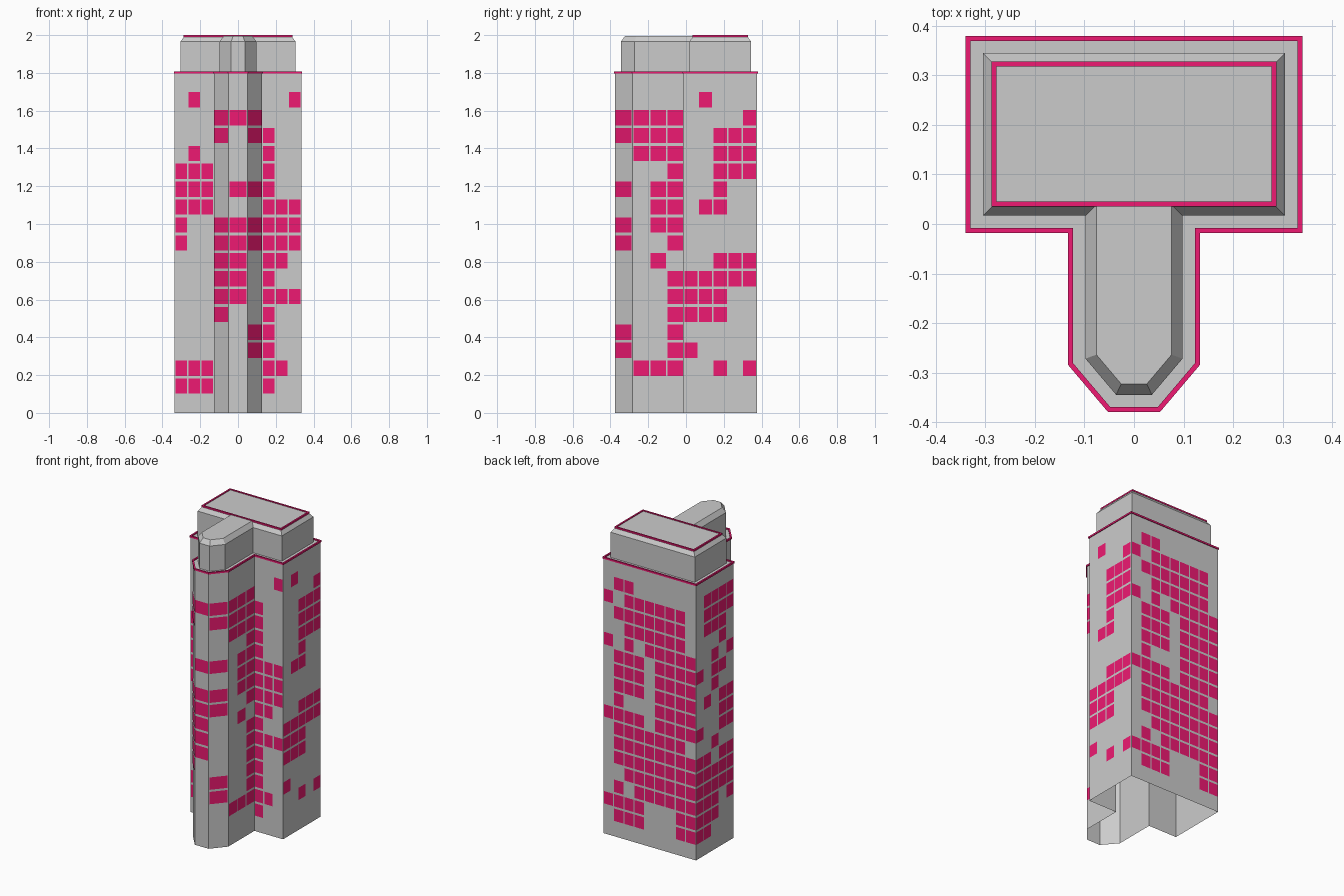
import bpy
from mathutils import Vector

if "Cube" in bpy.data.objects:
    bpy.data.objects.remove(bpy.data.objects["Cube"])

WALL_TOP, ROWS = 1.8, 19

pink = bpy.data.materials.new("pink_light")
pink.diffuse_color = (0.86, 0.01, 0.17, 1)
pink.use_nodes = True
pink.node_tree.nodes["Principled BSDF"].inputs["Base Color"].default_value = pink.diffuse_color


def make_object(name, verts, faces, material=None):
    mesh = bpy.data.meshes.new(name)
    mesh.from_pydata(verts, [], faces)
    mesh.update()
    obj = bpy.data.objects.new(name, mesh)
    bpy.context.collection.objects.link(obj)
    if material:
        mesh.materials.append(material)
    return obj


def outward(a, b):
    d = (Vector(b) - Vector(a)).normalized()
    return Vector((d.y, -d.x))


def offset(points, dist):
    """Move every edge of a counter-clockwise outline outwards by dist."""
    result = []
    for i, p in enumerate(points):
        n1 = outward(points[i - 1], p)
        n2 = outward(p, points[(i + 1) % len(points)])
        result.append(Vector(p) + (n1 + n2) * dist / (1 + n1.dot(n2)))
    return result


def loft(name, levels, cap=True, closed=False, material=None):
    """Join outlines at given heights; cap the last, or close into a ring."""
    n = len(levels[0][0])
    verts = [(p[0], p[1], z) for pts, z in levels for p in pts]
    faces = []
    for k in range(len(levels) if closed else len(levels) - 1):
        a, b = k * n, (k + 1) % len(levels) * n
        faces += [(a + i, a + (i + 1) % n, b + (i + 1) % n, b + i) for i in range(n)]
    if cap:
        faces.append(tuple(range(len(verts) - n, len(verts))))
    return make_object(name, verts, faces, material)


def rim(name, outline, z0, z1):
    out, inn = offset(outline, 0.005), offset(outline, -0.005)
    loft(name, [(out, z0), (out, z1), (inn, z1), (inn, z0)], False, True, pink)


# Tower shaft: T-shaped plan with a chamfered bay, open underneath
plan = [(-0.335, -0.013), (-0.128, -0.013), (-0.128, -0.283), (-0.05, -0.375),
        (0.05, -0.375), (0.128, -0.283), (0.128, -0.013), (0.335, -0.013),
        (0.335, 0.375), (-0.335, 0.375)]
loft("tower_shaft", [(plan, 0), (plan, WALL_TOP)])
rim("shaft_rim", plan, 1.797, 1.808)

# Set-back top storey with a bevelled roof edge
crown = offset(plan, -0.03)
roof = offset(plan, -0.052)
loft("top_storey", [(crown, WALL_TOP), (crown, 1.965), (roof, 1.995)])
rim("roof_rim", [(-0.283, 0.040), (0.283, 0.040), (0.283, 0.323), (-0.283, 0.323)],
    1.990, 2.0)

# Lit windows: columns lit in each row, from the top row down
windows = [
    ("front_left", 3, "1 - - 1 012 012 012 0 0 - - - - - - 012 012"),
    ("bay_left", 3, "- 01 012 12 0 - 1 12 012 2 2 12 2 - 0 01 -"),
    ("bay_left_corner", 1, "- 0 0 - - - - 0 0 0 0 0 0 - - - -"),
    ("bay_front", 1, "- 0 - - - 0 - 0 0 0 0 0 - - - - -"),
    ("bay_right_corner", 1, "- 0 0 - - 0 - 0 0 - - - - 0 0 - -"),
    ("bay_right", 3, "- 012 012 012 2 12 12 12 2 1 2 2 2 2 2 012 -"),
    ("front_right", 3, "2 - 0 0 0 0 012 012 012 01 0 012 0 0 0 01 0"),
    ("right", 5, "1 4 234 234 234 2 12 - - 234 01234 012 012 - 0 24 -"),
    ("back", 9, "12 0234567 1234567 234567 0245678 1235678 1235678 1235678 15678 "
                "01235678 1234567 12345678 12345678 2345678 1345678 012378 12378"),
    ("left", 5, "1234 1234 123 3 24 023 2 134 34 034 2 0134 01234 01234 0124 012 01"),
]
for i, (name, cols, rows) in enumerate(windows):
    a, b = Vector(plan[i]), Vector(plan[(i + 1) % len(plan)])
    along, normal = (b - a).normalized(), outward(a, b)
    width, height = (b - a).length / cols, WALL_TOP / ROWS
    verts, faces = [], []
    for r, lit in enumerate(rows.split()):
        z0 = (ROWS - 2 - r) * height + 0.007
        z1 = z0 + height - 0.014
        for c in lit.replace("-", ""):
            p = a + along * (int(c) * width + 0.004) + normal * 0.002
            q = p + along * (width - 0.008)
            k = len(verts)
            verts += [(*p, z0), (*q, z0), (*q, z1), (*p, z1)]
            faces.append((k, k + 1, k + 2, k + 3))
    make_object(name + "_windows", verts, faces, pink)
